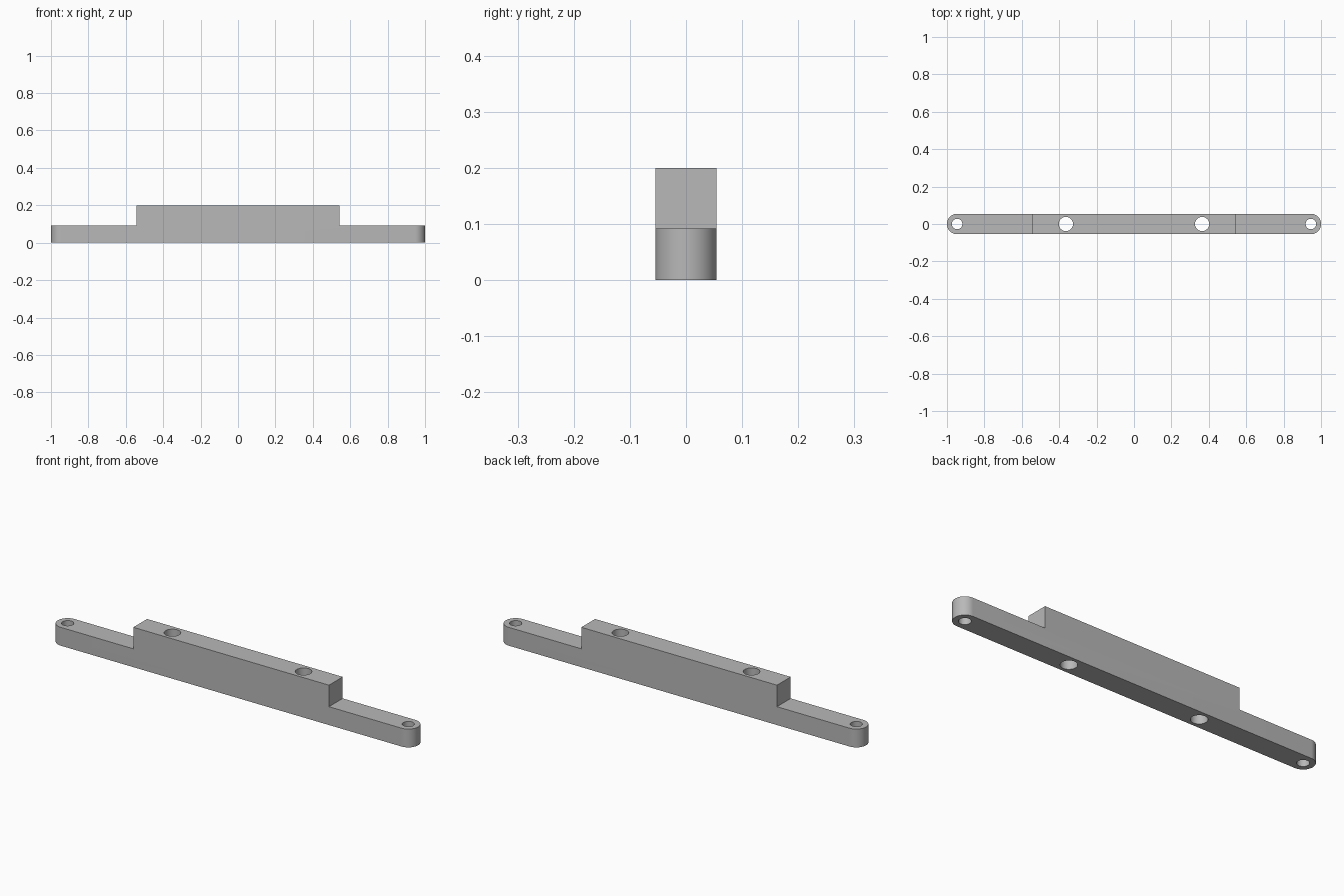
import bpy, bmesh, math
from mathutils import Matrix

default = bpy.data.objects.get("Cube")
if default:
    bpy.data.objects.remove(default, do_unlink=True)

HALF_WIDTH = 0.0545
END_X = 1 - HALF_WIDTH
STEP_X = 0.543
ARM_TOP, BLOCK_TOP = 0.092, 0.2

grey = bpy.data.materials.new("plain grey")
grey.use_nodes = True
colour = (0.48, 0.48, 0.48, 1)
grey.diffuse_color = colour
grey.node_tree.nodes["Principled BSDF"].inputs["Base Color"].default_value = colour


def add_object(name, bm):
    bmesh.ops.recalc_face_normals(bm, faces=bm.faces)
    mesh = bpy.data.meshes.new(name)
    bm.to_mesh(mesh)
    bm.free()
    mesh.materials.append(grey)
    obj = bpy.data.objects.new(name, mesh)
    bpy.context.collection.objects.link(obj)
    return obj


def extrude_outline(name, points, height):
    bm = bmesh.new()
    face = bm.faces.new([bm.verts.new((x, y, 0)) for x, y in points])
    side = bmesh.ops.extrude_face_region(bm, geom=[face])
    verts = [v for v in side["geom"] if isinstance(v, bmesh.types.BMVert)]
    bmesh.ops.translate(bm, verts=verts, vec=(0, 0, height))
    return add_object(name, bm)


def cut(obj, cutter):
    mod = obj.modifiers.new("cut", "BOOLEAN")
    mod.operation = "DIFFERENCE"
    mod.solver = "EXACT"
    mod.object = cutter
    bpy.context.view_layer.objects.active = obj
    bpy.ops.object.modifier_apply(modifier=mod.name)
    bpy.data.objects.remove(cutter, do_unlink=True)


# Bar with fully rounded ends
outline = []
STEPS = 32
for side in (1, -1):
    for i in range(STEPS + 1):
        a = math.pi * (i / STEPS - 0.5)
        outline.append((side * (END_X + HALF_WIDTH * math.cos(a)),
                        side * HALF_WIDTH * math.sin(a)))
bar = extrude_outline("stepped_bar", outline, BLOCK_TOP)

for side in (1, -1):
    # Lowered end arm
    bm = bmesh.new()
    bmesh.ops.create_cube(bm, size=1, matrix=Matrix.Translation(
        (side * (STEP_X + 0.5), 0, ARM_TOP + 0.5)))
    cut(bar, add_object("step_cutter", bm))

    # Small end hole and larger block hole
    for x, radius in ((END_X, 0.028), (0.364, 0.038)):
        bm = bmesh.new()
        bmesh.ops.create_cone(bm, cap_ends=True, segments=48, radius1=radius,
                              radius2=radius, depth=1,
                              matrix=Matrix.Translation((side * x, 0, 0)))
        cut(bar, add_object("hole_cutter", bm))

# Smooth curved walls, sharp edges
bpy.ops.object.select_all(action="DESELECT")
bar.select_set(True)
bpy.context.view_layer.objects.active = bar
bpy.ops.object.shade_smooth_by_angle(angle=math.radians(30))
